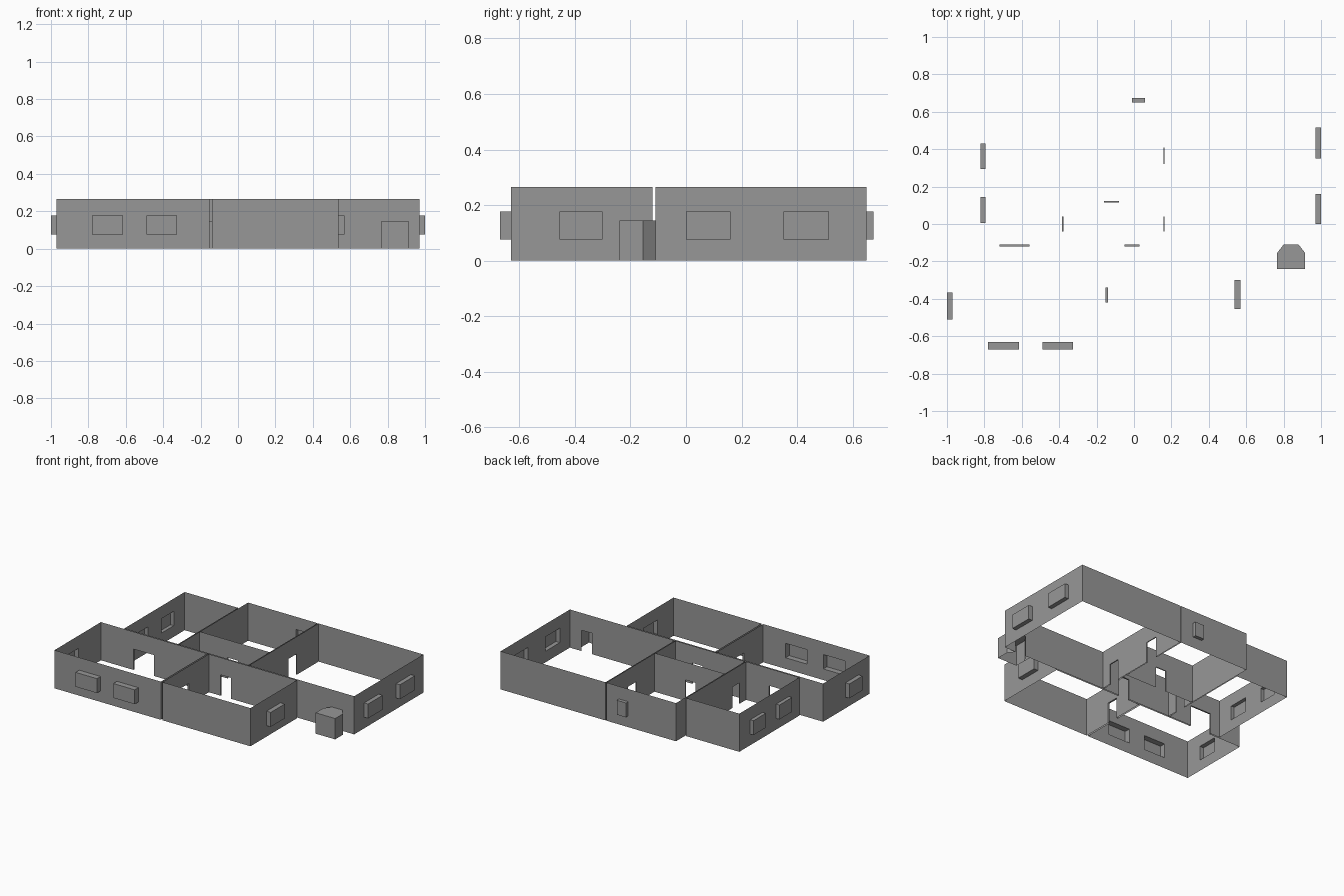
import bpy, bmesh

old = bpy.data.objects.get("Cube")
if old:
    bpy.data.objects.remove(old)

WALL_H, DOOR_H = 0.265, 0.145
SILL, HEAD = 0.077, 0.177

grey = bpy.data.materials.new("wall_grey")
grey.use_nodes = True
colour = (0.31, 0.31, 0.31, 1)
grey.diffuse_color = colour
grey.node_tree.nodes["Principled BSDF"].inputs["Base Color"].default_value = colour


def finish(name, bm):
    bmesh.ops.remove_doubles(bm, verts=bm.verts, dist=0.0005)
    mesh = bpy.data.meshes.new(name)
    bm.to_mesh(mesh)
    bm.free()
    mesh.materials.append(grey)
    bpy.context.collection.objects.link(bpy.data.objects.new(name, mesh))


def window(start, end, depth=0.03):
    return (start, end, SILL, HEAD, depth, True)


def door(start, end, depth=0.0):
    return (start, end, 0, DOOR_H, depth, False)


def add_wall(bm, side, box, openings):
    """One thin wall with openings; reveals are pushed outwards."""
    x0, x1, y0, y1 = box
    along_x = side in ("front", "back")
    level = {"front": y0, "back": y1, "left": x0, "right": x1}[side]
    out = -1 if side in ("front", "left") else 1
    flip = side in ("back", "left")

    def quad(*corners):
        points = []
        for t, z, d in corners:
            n = level + out * d
            points.append((t, n, z) if along_x else (n, t, z))
        if flip:
            points.reverse()
        bm.faces.new([bm.verts.new(p) for p in points])

    def panel(a, b, low, high, d=0):
        if b > a and high > low:
            quad((a, low, d), (b, low, d), (b, high, d), (a, high, d))

    start, end = (x0, x1) if along_x else (y0, y1)
    for a, b, low, high, depth, closed in sorted(openings):
        panel(start, a, 0, WALL_H)
        panel(a, b, 0, low)
        panel(a, b, high, WALL_H)
        start = b
        if depth:
            quad((a, high, 0), (b, high, 0), (b, high, depth), (a, high, depth))
            quad((a, low, 0), (a, high, 0), (a, high, depth), (a, low, depth))
            quad((b, high, 0), (b, low, 0), (b, low, depth), (b, high, depth))
        if closed:
            quad((b, low, 0), (a, low, 0), (a, low, depth), (b, low, depth))
            panel(a, b, low, high, depth)
    panel(start, end, 0, WALL_H)


def room(name, box, **openings):
    bm = bmesh.new()
    for side in ("front", "right", "back", "left"):
        add_wall(bm, side, box, openings.get(side, []))
    finish(name, bm)


# Front rooms
room("front_left_room", (-0.97, -0.152, -0.63, -0.12),
     front=[window(-0.78, -0.615, 0.04), window(-0.49, -0.325, 0.04)],
     left=[window(-0.51, -0.365)],
     back=[door(-0.72, -0.56, 0.01)],
     right=[door(-0.42, -0.34, 0.012)])
room("front_middle_room", (-0.14, 0.537, -0.63, -0.12),
     left=[door(-0.42, -0.34)],
     right=[window(-0.455, -0.30, 0.033)],
     back=[door(-0.05, 0.03, 0.01)])

# Rear rooms
room("rear_left_room", (-0.795, -0.385, -0.11, 0.55),
     front=[door(-0.72, -0.56)],
     left=[window(0.005, 0.145, 0.025), window(0.295, 0.43, 0.025)],
     right=[door(-0.04, 0.04, 0.007)])
room("rear_middle_room", (-0.378, 0.157, 0.122, 0.65),
     front=[door(-0.16, -0.08, 0.007)],
     back=[window(-0.01, 0.06, 0.024)],
     right=[door(0.32, 0.41, 0.007)])
room("rear_right_room", (0.164, 0.97, -0.11, 0.65),
     front=[door(0.80, 0.88)],
     left=[door(-0.04, 0.04), door(0.32, 0.41)],
     right=[window(0.0, 0.16), window(0.35, 0.515)])

# Hall between the rooms
room("hall", (-0.378, 0.157, -0.11, 0.115),
     front=[door(-0.05, 0.03)],
     left=[door(-0.04, 0.04)],
     right=[door(-0.04, 0.04, 0.007)],
     back=[door(-0.16, -0.08)])

# Entrance porch, open below and towards the doorway
plan = [(0.80, -0.11), (0.765, -0.155), (0.765, -0.24),
        (0.915, -0.24), (0.915, -0.155), (0.88, -0.11)]
bm = bmesh.new()
low = [bm.verts.new((x, y, 0)) for x, y in plan]
high = [bm.verts.new((x, y, DOOR_H)) for x, y in plan]
bm.faces.new(high)
for i in range(len(plan) - 1):
    bm.faces.new((low[i], low[i + 1], high[i + 1], high[i]))
finish("entrance_porch", bm)
